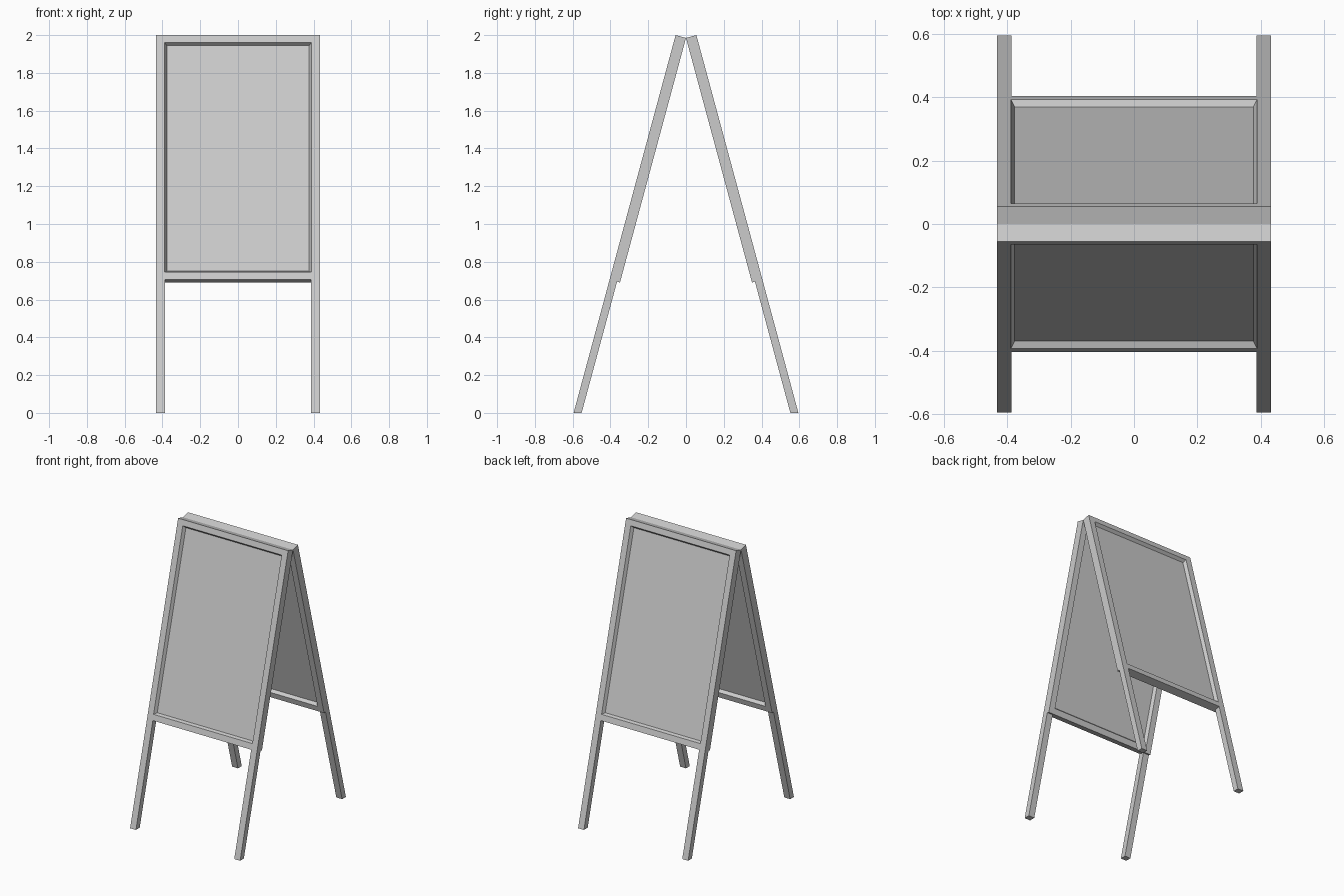
import bpy, bmesh
from mathutils import Vector

if "Cube" in bpy.data.objects:
    bpy.data.objects.remove(bpy.data.objects["Cube"])

# Side profile of one leaning board: t runs down the slope, w goes inward
TOP = Vector((0, -0.055, 2.0))
DOWN = Vector((0, -0.54, -2.0)).normalized()
INWARD = Vector((0, -DOWN.z, DOWN.y))
DEPTH, HALF_W, INNER_W = 0.057, 0.433, 0.389
RAIL_END, LEG_DEPTH = 1.341, 0.041


def point(x, t, w, side):
    p = TOP + DOWN * t + INWARD * w
    return (x, p.y * side, p.z)


def loft(name, rings):
    """Join successive four-point rings and cap both ends."""
    bm = bmesh.new()
    loops = [[bm.verts.new(p) for p in ring] for ring in rings]
    for a, b in zip(loops, loops[1:]):
        for i in range(4):
            j = (i + 1) % 4
            bm.faces.new((a[i], a[j], b[j], b[i]))
    bm.faces.new(loops[0])
    bm.faces.new(loops[-1])
    bmesh.ops.recalc_face_normals(bm, faces=bm.faces)
    mesh = bpy.data.meshes.new(name)
    bm.to_mesh(mesh)
    bm.free()
    obj = bpy.data.objects.new(name, mesh)
    bpy.context.collection.objects.link(obj)
    return obj


def rect(hw, t0, t1, w, side):
    return [point(x, t, w, side)
            for x, t in ((-hw, t0), (hw, t0), (hw, t1), (-hw, t1))]


def leg_ring(x0, x1, side, foot):
    ring = []
    for x, w in ((x0, 0), (x1, 0), (x1, LEG_DEPTH), (x0, LEG_DEPTH)):
        # feet are cut level with the floor
        t = (TOP.z + INWARD.z * w) / -DOWN.z if foot else RAIL_END
        ring.append(point(x, t, w, side))
    return ring


for label, side in (("front", 1), ("back", -1)):
    # Framed board, recessed with sloping lips on both faces
    loft(label + "_framed_board", [
        rect(INNER_W - 0.012, 0.052, 1.288, 0.022, side),
        rect(INNER_W, 0.040, 1.300, 0, side),
        rect(HALF_W, 0, RAIL_END, 0, side),
        rect(HALF_W, 0, RAIL_END, DEPTH, side),
        rect(INNER_W, 0.040, 1.300, DEPTH, side),
        rect(INNER_W - 0.012, 0.052, 1.288, 0.034, side),
    ])
    # Legs, thinner than the frame
    for hand, m in (("left", -1), ("right", 1)):
        x0, x1 = m * 0.387, m * HALF_W
        loft(f"{label}_{hand}_leg", [leg_ring(x0, x1, side, False),
                                     leg_ring(x0, x1, side, True)])
